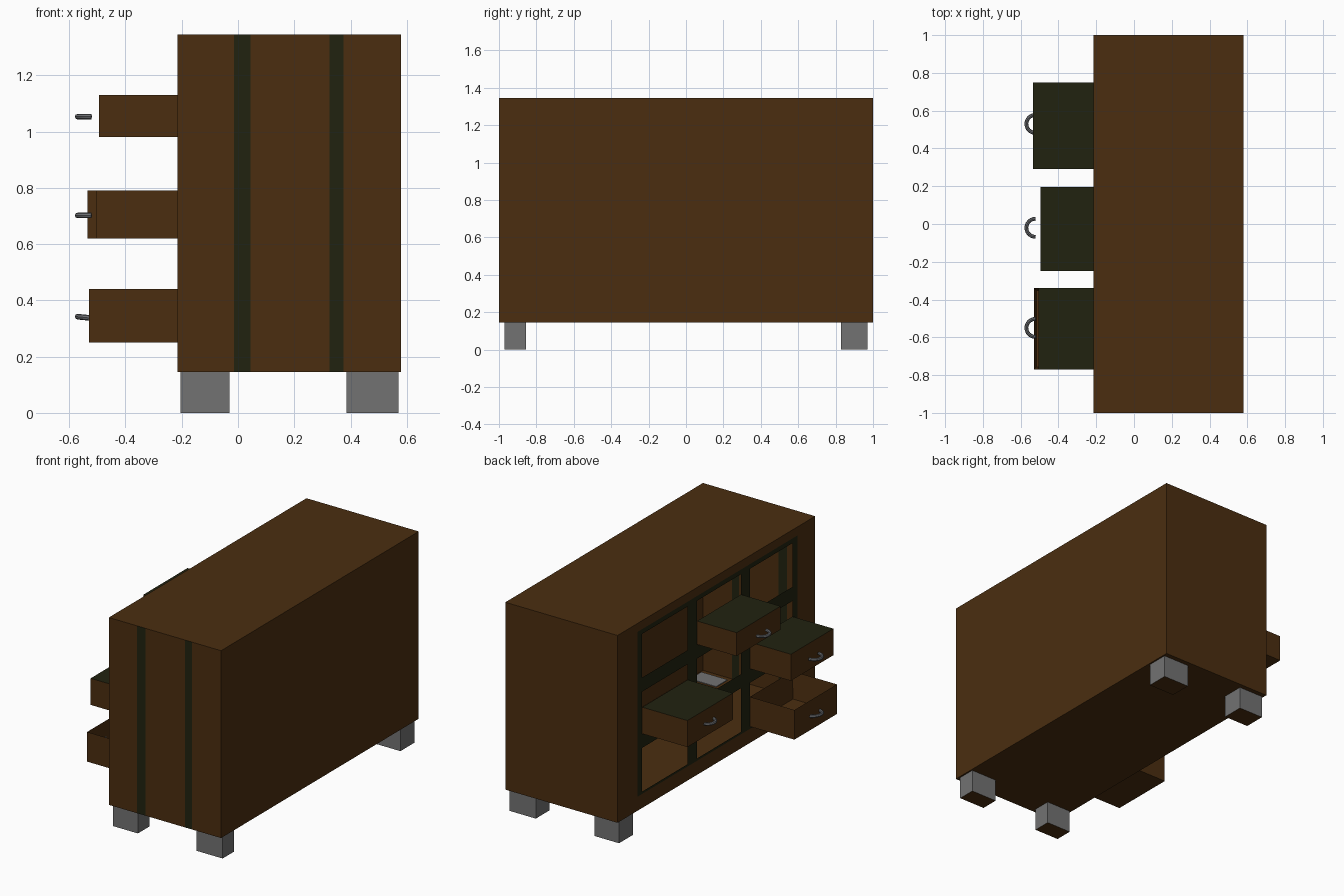
import bpy, bmesh, math
from mathutils import Vector

if "Cube" in bpy.data.objects:
    bpy.data.objects.remove(bpy.data.objects["Cube"])


def material(name, rgb):
    m = bpy.data.materials.new(name)
    m.use_nodes = True
    m.diffuse_color = (*rgb, 1)
    m.node_tree.nodes["Principled BSDF"].inputs["Base Color"].default_value = (*rgb, 1)
    return m


BROWN = material("brown wood", (0.07, 0.027, 0.005))
DARK = material("dark green wood", (0.015, 0.016, 0.005))
GREY = material("grey leg", (0.17, 0.17, 0.17))
STEEL = material("steel handle", (0.15, 0.155, 0.165))

X0, X1, Z0, Z1 = -0.215, 0.58, 0.145, 1.345


def finish(name, bm, *mats):
    mesh = bpy.data.meshes.new(name)
    bm.to_mesh(mesh)
    bm.free()
    for m in mats:
        mesh.materials.append(m)
    ob = bpy.data.objects.new(name, mesh)
    bpy.context.collection.objects.link(ob)
    return ob


def sheet(name, us, vs, place, rule):
    """Flat panel split along us and vs; rule gives a material index, or None for a hole."""
    bm = bmesh.new()
    grid = [[bm.verts.new(place(u, v)) for v in vs] for u in us]
    for i in range(len(us) - 1):
        for j in range(len(vs) - 1):
            slot = rule(i, j)
            if slot is not None:
                f = bm.faces.new((grid[i][j], grid[i + 1][j], grid[i + 1][j + 1], grid[i][j + 1]))
                f.material_index = slot
    return finish(name, bm, BROWN, DARK)


def box(name, lo, hi, *mats, rule=None):
    bm = bmesh.new()
    bmesh.ops.create_cube(bm, size=1)
    lo, hi = Vector(lo), Vector(hi)
    for v in bm.verts:
        v.co = (lo + hi) / 2 + v.co * (hi - lo)
    bm.normal_update()
    for f in bm.faces:
        if rule and rule(f.normal):
            f.material_index = 1
    return finish(name, bm, *mats)


# Hollow cabinet shell
plain = lambda i, j: 0
sheet("back_panel", (1, -1), (Z1, Z0), lambda y, z: (X1, y, z), plain)
sheet("left_end_panel", (X1, X0), (Z0, Z1), lambda x, z: (x, 1, z), plain)
sheet("top_panel", (X0, X1), (-1, 1), lambda x, y: (x, y, Z1), plain)
sheet("bottom_panel", (X1, X0), (-1, 1), lambda x, y: (x, y, Z0), plain)
sheet("striped_end_panel", (X0, -0.015, 0.045, 0.325, 0.375, X1), (Z0, Z1),
      lambda x, z: (x, -1, z), lambda i, j: i % 2)


# Drawer side: dark lattice with nine open cells
def lattice(i, j):
    if i in (2, 4, 6) and j in (2, 4, 6):
        return None
    return 1 if 1 <= i <= 7 and 1 <= j <= 7 else 0


sheet("drawer_lattice", (1, 0.8, 0.75, 0.29, 0.195, -0.25, -0.34, -0.77, -0.82, -1),
      (Z0, 0.235, 0.25, 0.53, 0.62, 0.89, 0.98, 1.26, 1.29, Z1),
      lambda y, z: (X0, y, z), lattice)

# Legs, just showing through the floor
for side, (xa, xb) in (("front", (-0.205, -0.03)), ("rear", (0.385, 0.57))):
    for end, (ya, yb) in (("right", (-0.97, -0.855)), ("left", (0.83, 0.97))):
        box(f"{side}_{end}_leg", (xa, ya, 0), (xb, yb, Z0 + 0.004), GREY, BROWN,
            rule=lambda n: n.z < -0.5)

# Closed drawers with dark tops
for name, x, ya, yb, za, zb in (("upper_drawer", -0.495, -0.25, 0.195, 0.98, 1.13),
                                ("middle_right_drawer", -0.505, -0.77, -0.34, 0.62, 0.79),
                                ("middle_left_drawer", -0.535, 0.29, 0.75, 0.62, 0.79)):
    box(name, (x, ya, za), (X0, yb, zb), BROWN, DARK, rule=lambda n: n.z > 0.5)

# Open lower drawer: inset the top and push it down
tray = box("lower_open_drawer", (-0.53, -0.77, 0.25), (X0, -0.34, 0.44), BROWN)
bm = bmesh.new()
bm.from_mesh(tray.data)
bm.normal_update()
top = max(bm.faces, key=lambda f: f.calc_center_median().z)
bmesh.ops.inset_region(bm, faces=[top], thickness=0.018)
bmesh.ops.translate(bm, verts=top.verts, vec=(0, 0, -0.17))
bm.to_mesh(tray.data)
bm.free()


# Curved pull handles
def handle(name, y, z, drop=0.0):
    curve = bpy.data.curves.new(name, "CURVE")
    curve.dimensions = "3D"
    curve.bevel_depth = 0.01
    curve.bevel_resolution = 2
    curve.use_fill_caps = True
    spline = curve.splines.new("POLY")
    steps = 12
    spline.points.add(steps)
    for k, p in enumerate(spline.points):
        a = math.pi * k / steps
        reach = math.sin(a)
        p.co = (-0.521 - 0.049 * reach, y + 0.048 * math.cos(a), z + drop * reach, 1)
    ob = bpy.data.objects.new(name, curve)
    bpy.context.collection.objects.link(ob)
    curve.materials.append(STEEL)
    bpy.context.view_layer.objects.active = ob
    bpy.ops.object.select_all(action="DESELECT")
    ob.select_set(True)
    bpy.ops.object.convert(target="MESH")
    bpy.ops.object.shade_smooth_by_angle(angle=math.radians(40))


handle("upper_handle", -0.02, 1.053)
handle("middle_right_handle", -0.55, 0.702)
handle("middle_left_handle", 0.53, 0.702)
handle("lower_handle", -0.55, 0.337, 0.005)
